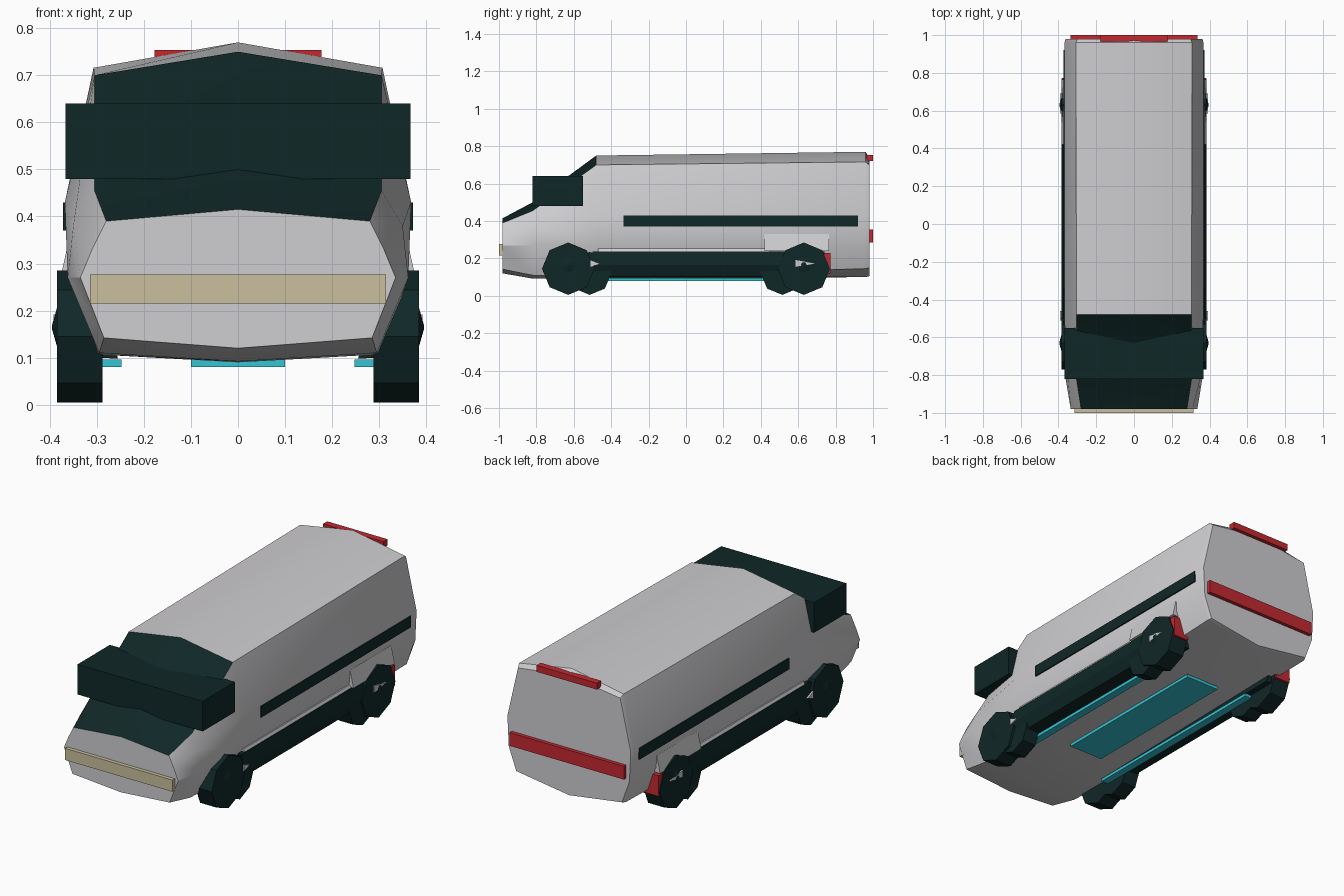
import bpy
import bmesh
import math
from mathutils import Matrix

if "Cube" in bpy.data.objects:
    bpy.data.objects.remove(bpy.data.objects["Cube"], do_unlink=True)


def material(name, r, g, b):
    m = bpy.data.materials.new(name)
    m.use_nodes = True
    m.diffuse_color = (r, g, b, 1)
    bsdf = next(n for n in m.node_tree.nodes if n.type == "BSDF_PRINCIPLED")
    bsdf.inputs["Base Color"].default_value = (r, g, b, 1)
    return m


WHITE = material("body white", 0.62, 0.61, 0.63)
DARK = material("dark trim", 0.005, 0.02, 0.02)
RED = material("tail red", 0.55, 0.022, 0.03)
BEIGE = material("lamp beige", 0.59, 0.52, 0.34)
TEAL = material("underglow teal", 0.035, 0.55, 0.65)


def finish(name, bm, *mats):
    bmesh.ops.recalc_face_normals(bm, faces=bm.faces)
    mesh = bpy.data.meshes.new(name)
    bm.to_mesh(mesh)
    bm.free()
    ob = bpy.data.objects.new(name, mesh)
    bpy.context.collection.objects.link(ob)
    for m in mats:
        mesh.materials.append(m)
    return ob


def box(name, x, y, z, mat):
    bm = bmesh.new()
    bmesh.ops.create_cube(bm, size=1)
    for v in bm.verts:
        v.co = [lo + (c + 0.5) * (hi - lo) for c, (lo, hi) in zip(v.co, (x, y, z))]
    return finish(name, bm, mat)


def prism(name, profile, y0, y1, mat):
    """Extrude an x-z profile along y."""
    bm = bmesh.new()
    a, b = [[bm.verts.new((x, y, z)) for x, z in profile] for y in (y0, y1)]
    bm.faces.new(a)
    bm.faces.new(b)
    n = len(a)
    for i in range(n):
        bm.faces.new((a[i], a[(i + 1) % n], b[(i + 1) % n], b[i]))
    return finish(name, bm, mat)


def wheel(name, x0, x1, y, z, r, tip=0.0):
    """Octagonal wheel, optionally with a pointed hub."""
    bm = bmesh.new()
    turn = Matrix.Rotation(math.pi / 2, 4, "Y")
    place = Matrix.Translation(((x0 + x1) / 2, y, z)) @ turn
    bmesh.ops.create_cone(bm, cap_ends=True, segments=8, radius1=r, radius2=r,
                          depth=abs(x1 - x0), matrix=place)
    if tip:
        side = 1 if x1 > 0 else -1
        hub = Matrix.Translation((x1 + side * tip / 2, y, z + 0.02))
        bmesh.ops.create_cone(bm, cap_ends=True, segments=8, radius1=0.04,
                              radius2=0.005, depth=tip,
                              matrix=hub @ Matrix.Rotation(side * math.pi / 2, 4, "Y"))
    return finish(name, bm, DARK)


# Body loft: y, roof z, then shoulder, waist, belly, sill (x, z), floor z
sections = [
    (-0.98, 0.415, (0.28, 0.39), (0.31, 0.33), (0.335, 0.27), (0.285, 0.142), 0.12),
    (-0.82, 0.50, (0.305, 0.455), (0.35, 0.38), (0.362, 0.27), (0.295, 0.11), 0.092),
    (-0.48, 0.75, (0.305, 0.70), (0.368, 0.43), (0.362, 0.27), (0.305, 0.107), 0.09),
    (0.96, 0.77, (0.307, 0.716), (0.368, 0.43), (0.36, 0.27), (0.318, 0.145), 0.10),
    (0.98, 0.74, (0.30, 0.70), (0.362, 0.43), (0.354, 0.27), (0.31, 0.15), 0.105),
]
bm = bmesh.new()
rings = []
for y, top, *side, floor in sections:
    loop = [(0, top)] + side + [(0, floor)] + [(-x, z) for x, z in reversed(side)]
    rings.append([bm.verts.new((x, y, z)) for x, z in loop])
count = len(rings[0])
for k in range(len(rings) - 1):
    a, b = rings[k], rings[k + 1]
    for i in range(count):
        j = (i + 1) % count
        f = bm.faces.new((a[i], a[j], b[j], b[i]))
        # Windscreen and bonnet glass: top strips ahead of the roof
        if k < 2 and i in (0, count - 1):
            f.material_index = 1
bm.faces.new(rings[0])
bm.faces.new(rings[-1])
body = finish("van_body", bm, WHITE, DARK)
bpy.ops.object.select_all(action="DESELECT")
body.select_set(True)
bpy.context.view_layer.objects.active = body
bpy.ops.object.shade_smooth_by_angle(angle=math.radians(25))

# Wraparound visor, lamps and centre floor panel
box("window_visor", (-0.367, 0.367), (-0.82, -0.55), (0.48, 0.64), DARK)
box("headlight_bar", (-0.315, 0.315), (-1.0, -0.97), (0.215, 0.277), BEIGE)
box("upper_brake_light", (-0.177, 0.177), (0.965, 1.0), (0.72, 0.754), RED)
box("tail_light_bar", (-0.335, 0.335), (0.965, 1.0), (0.285, 0.355), RED)
box("centre_floor_panel", (-0.1, 0.1), (-0.38, 0.54), (0.08, 0.096), TEAL)

# Mirrored side parts
for s, label in ((1, "left"), (-1, "right")):
    def span(a, b):
        return (min(s * a, s * b), max(s * a, s * b))

    box(f"{label}_side_strip", span(0.35, 0.372), (-0.335, 0.92), (0.37, 0.43), DARK)
    box(f"{label}_floor_strip", span(0.248, 0.29), (-0.55, 0.58), (0.08, 0.096), TEAL)
    skirt = [(0.255, 0.098), (0.36, 0.102), (0.385, 0.165), (0.372, 0.238), (0.3, 0.238)]
    prism(f"{label}_side_skirt", [(s * x, z) for x, z in skirt], -0.5, 0.74, DARK)
    sill = [(0.32, 0.236), (0.37, 0.236), (0.362, 0.252), (0.32, 0.252)]
    prism(f"{label}_sill", [(s * x, z) for x, z in sill], -0.47, 0.45, WHITE)
    flare = [(0.34, 0.24), (0.384, 0.24), (0.364, 0.33), (0.34, 0.33)]
    prism(f"{label}_rear_flare", [(s * x, z) for x, z in flare], 0.42, 0.765, WHITE)
    box(f"{label}_rear_reflector", span(0.29, 0.38), (0.74, 0.772), (0.12, 0.23), RED)

    for end, y, inner in (("front", -0.63, -0.515), ("rear", 0.63, 0.515)):
        wheel(f"{label}_{end}_wheel", s * 0.288, s * 0.385, y, 0.145, 0.14, 0.01)
        wheel(f"{label}_{end}_inner_wheel", s * 0.288, s * 0.372, inner, 0.12, 0.115)

    # Bright pointed trim beside the wheels
    for end, y0, y1 in (("front", -0.46, -0.51), ("rear", 0.69, 0.585)):
        bm = bmesh.new()
        pts = [(y0, 0.172), (y1, 0.155), (y1, 0.192)]
        face = bm.faces.new([bm.verts.new((s * 0.383, y, z)) for y, z in pts])
        ext = bmesh.ops.extrude_face_region(bm, geom=[face])["geom"]
        for v in ext:
            if isinstance(v, bmesh.types.BMVert):
                v.co.x += s * 0.009
        finish(f"{label}_{end}_wheel_trim", bm, WHITE)
